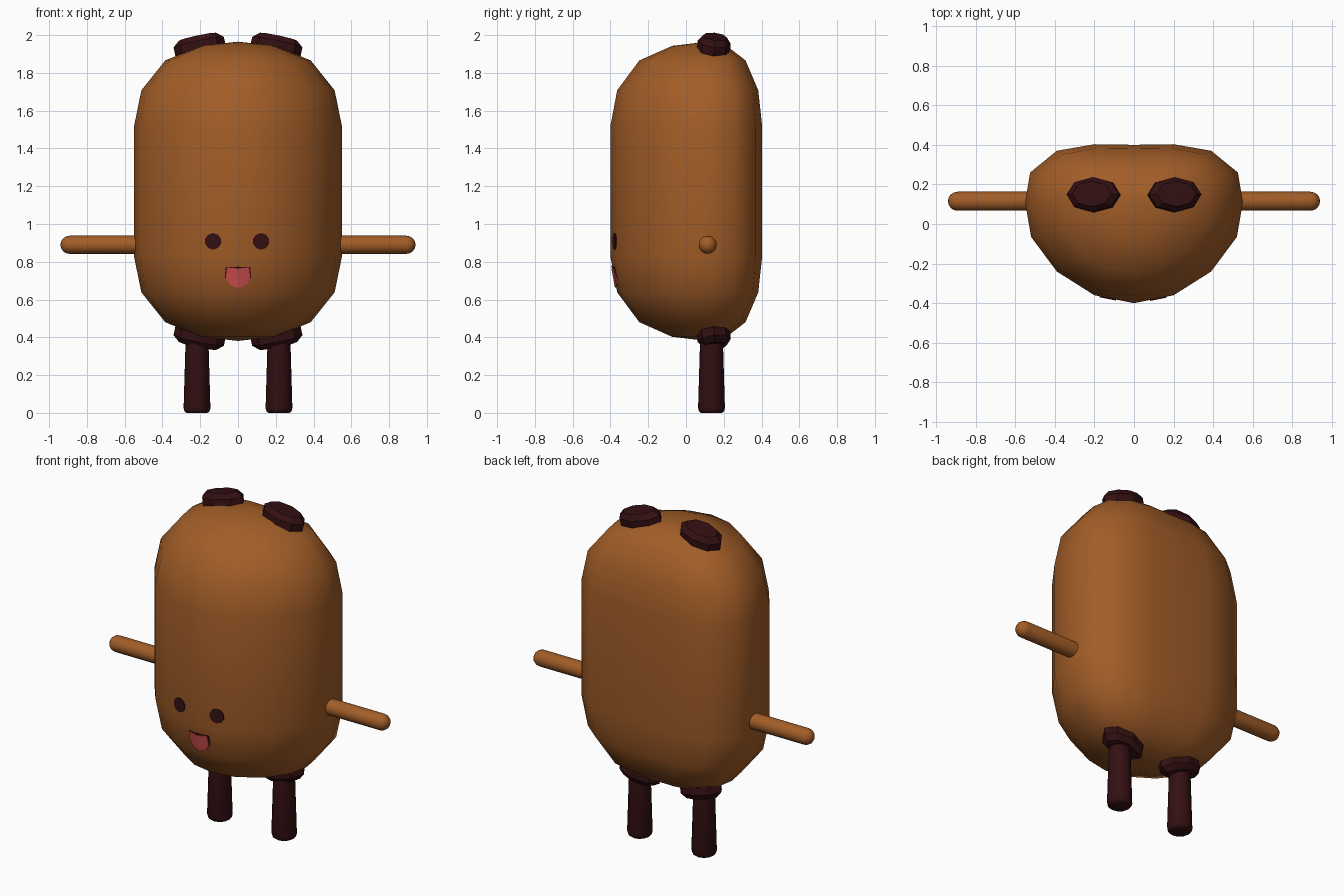
import bpy, bmesh, math
from mathutils import Matrix, Vector

cube = bpy.data.objects.get("Cube")
if cube:
    bpy.data.objects.remove(cube, do_unlink=True)


def material(name, rgb):
    m = bpy.data.materials.new(name)
    m.use_nodes = True
    m.diffuse_color = (*rgb, 1)
    m.node_tree.nodes["Principled BSDF"].inputs["Base Color"].default_value = (*rgb, 1)
    return m


BROWN = material("warm_brown", (0.36, 0.11, 0.021))
DARK = material("dark_maroon", (0.034, 0.005, 0.006))
PINK = material("tongue_pink", (0.62, 0.075, 0.075))


def finish(name, bm, mat, smooth=None):
    bmesh.ops.recalc_face_normals(bm, faces=bm.faces)
    me = bpy.data.meshes.new(name)
    bm.to_mesh(me)
    bm.free()
    me.materials.append(mat)
    ob = bpy.data.objects.new(name, me)
    bpy.context.collection.objects.link(ob)
    if smooth:
        bpy.ops.object.select_all(action='DESELECT')
        bpy.context.view_layer.objects.active = ob
        ob.select_set(True)
        bpy.ops.object.shade_smooth_by_angle(angle=math.radians(smooth))
    return ob


def loft(rings):
    """Skin a list of equal-length point rings; one-point rings become poles."""
    bm = bmesh.new()
    rows = [[bm.verts.new(p) for p in r] for r in rings]
    for a, b in zip(rows, rows[1:]):
        n = max(len(a), len(b))
        for i in range(n):
            j = (i + 1) % n
            quad = [a[i % len(a)], a[j % len(a)], b[j % len(b)], b[i % len(b)]]
            bm.faces.new(list(dict.fromkeys(quad)))
    for r in (rows[0], rows[-1]):
        if len(r) > 2:
            bm.faces.new(r)
    return bm


def lathe(profile, sides, matrix):
    rings = []
    for r, h in profile:
        n = sides if r else 1
        rings.append([matrix @ Vector((r * math.cos(math.tau * i / n),
                                       r * math.sin(math.tau * i / n), h)) for i in range(n)])
    return loft(rings)


# Body: rounded pillow shape, flatter at the back
MID, AXIS_Y = 1.173, 0.11
half = [(0, -0.4), (0.2, -0.36), (0.39, -0.24), (0.52, -0.065), (0.55, 0.11),
        (0.525, 0.26), (0.39, 0.37), (0.2, 0.403), (0, 0.4)]
outline = half + [(-x, y) for x, y in half[-2:0:-1]]
levels = [(0, 0.792), (0.36, 0.77), (0.7, 0.693), (0.93, 0.535), (1, 0.347)]
levels += [(s, -h) for s, h in reversed(levels)]
body_rings = []
for s, h in levels:
    pts = outline if s else [(0, AXIS_Y)]
    body_rings.append([(x * s, AXIS_Y + (y - AXIS_Y) * s, MID + h) for x, y in pts])
finish("body", loft(body_rings), BROWN, 60)

# Arms, legs and oval pads, one set per side
arm_profile = [(0.048, 0), (0.048, 0.44)]
arm_profile += [(0.048 * math.cos(a), 0.44 + 0.048 * math.sin(a))
                for a in (math.pi / 8, math.pi / 4, math.pi * 3 / 8)] + [(0, 0.488)]
leg_profile = [(0, 0), (0.055, 0), (0.066, 0.008), (0.071, 0.025), (0.06, 0.4)]
pad_profile = [(0, 0.045), (0.74, 0.045), (1, 0.015), (1, -0.03), (0.74, -0.05), (0, -0.05)]

for side, sx in (("left", 1), ("right", -1)):
    turn = Matrix.Translation((sx * 0.452, 0.115, 0.89)) @ Matrix.Rotation(sx * math.pi / 2, 4, 'Y')
    finish(side + "_arm", lathe(arm_profile, 16, turn), BROWN, 50)
    finish(side + "_leg", lathe(leg_profile, 12, Matrix.Translation((sx * 0.217, 0.135, 0))),
           DARK, 50)
    for place, sz in (("top", 1), ("hip", -1)):
        m = (Matrix.Translation((sx * 0.205, 0.148, MID + sz * 0.775))
             @ Matrix.Rotation(sx * sz * 0.21, 4, 'Y')
             @ Matrix.Rotation(-sz * 0.1, 4, 'X')
             @ Matrix.Diagonal((0.136, 0.088, sz, 1)))
        finish(side + "_" + place + "_pad", lathe(pad_profile, 8, m), DARK, 25)


# Face details: thin plates hugging the front of the body
def front_y(x, z):
    return -0.4 + 0.2 * abs(x) + 0.18 * max(0, 0.826 - z)


def plate(name, polygons, mat, lift):
    bm = bmesh.new()
    for poly in polygons:
        bm.faces.new([bm.verts.new((x, front_y(x, z) - lift, z)) for x, z in poly])
    bmesh.ops.remove_doubles(bm, verts=bm.verts, dist=0.0005)
    bmesh.ops.recalc_face_normals(bm, faces=bm.faces)
    ext = bmesh.ops.extrude_face_region(bm, geom=bm.faces[:])
    moved = [g for g in ext["geom"] if isinstance(g, bmesh.types.BMVert)]
    bmesh.ops.translate(bm, verts=moved, vec=(0, lift + 0.002, 0))
    return finish(name, bm, mat)


def both_halves(poly):
    return [poly, [(-x, z) for x, z in reversed(poly)]]


def shifted(polygons, dx):
    return [[(x + dx, z) for x, z in p] for p in polygons]


for side, sx in (("left", 1), ("right", -1)):
    eye = [(0.044 * math.cos(math.tau * (i + 0.5) / 10), 0.908 + 0.044 * math.sin(math.tau * (i + 0.5) / 10))
           for i in range(10)]
    plate(side + "_eye", shifted([eye], sx * 0.127 - 0.005), DARK, 0.005)

mouth = [(0, 0.78), (0.007, 0.772), (0.066, 0.772), (0.069, 0.715), (0, 0.7)]
tongue = [(0, 0.764), (0.058, 0.77), (0.064, 0.72), (0.05, 0.685), (0.025, 0.667), (0, 0.663)]
plate("mouth", both_halves(mouth), DARK, 0.003)
plate("tongue", both_halves(tongue), PINK, 0.006)
